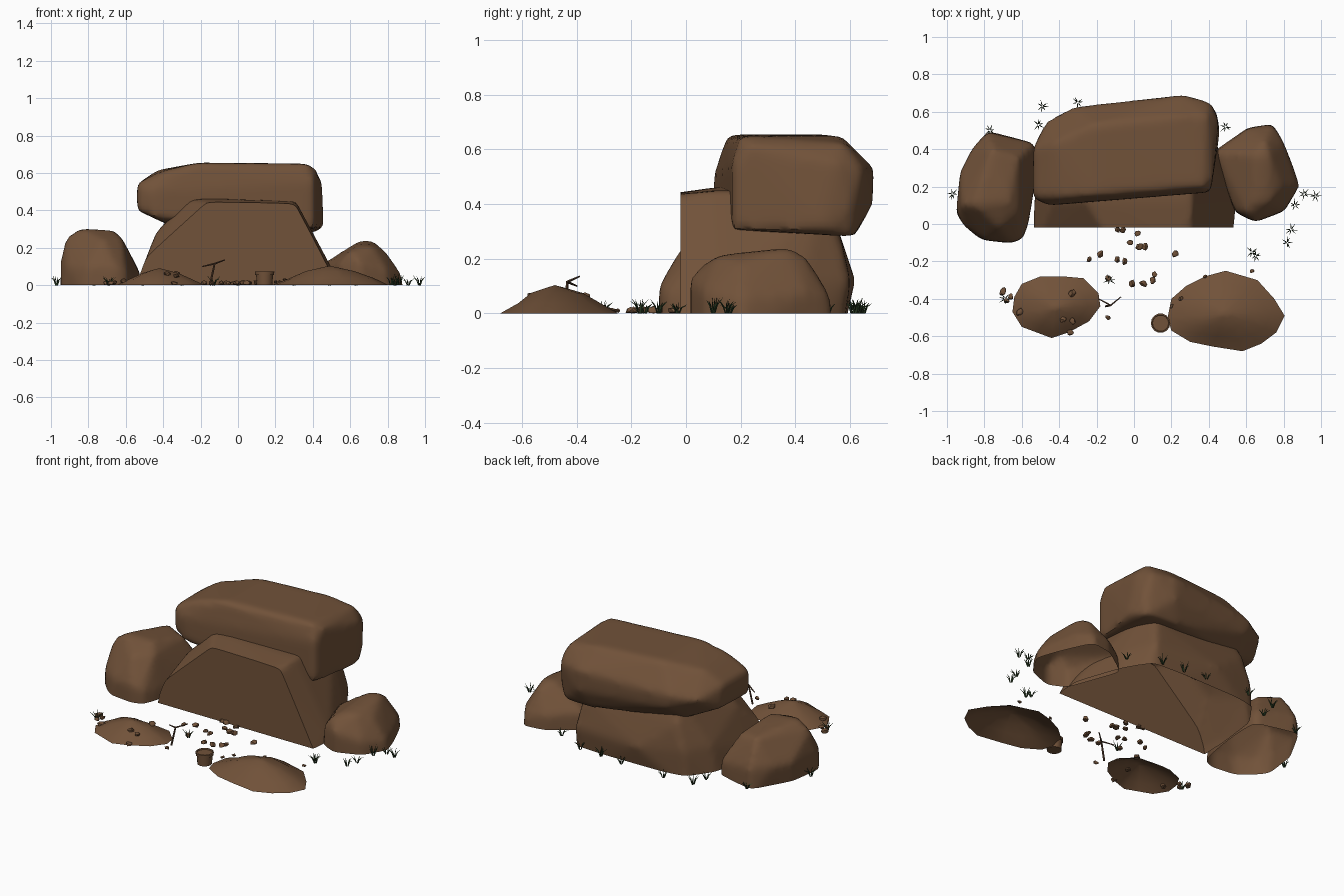
import bpy, bmesh, math, random
from mathutils import Vector, Matrix

if "Cube" in bpy.data.objects:
    bpy.data.objects.remove(bpy.data.objects["Cube"])

random.seed(4)

def mat(name, rgb):
    m = bpy.data.materials.new(name)
    m.diffuse_color = (*rgb, 1)
    m.use_nodes = True
    m.node_tree.nodes["Principled BSDF"].inputs["Base Color"].default_value = m.diffuse_color
    return m

BROWN = mat("rock brown", (0.165, 0.084, 0.041))
TWIG = mat("twig brown", (0.11, 0.055, 0.03))
GREEN = mat("grass green", (0.03, 0.06, 0.022))

def finish(bm, name, material, angle=None):
    me = bpy.data.meshes.new(name)
    bm.to_mesh(me)
    bm.free()
    me.materials.append(material)
    ob = bpy.data.objects.new(name, me)
    bpy.context.collection.objects.link(ob)
    if angle:
        bpy.ops.object.select_all(action='DESELECT')
        ob.select_set(True)
        bpy.context.view_layer.objects.active = ob
        bpy.ops.object.shade_smooth_by_angle(angle=math.radians(angle))
    return ob

def cut(bm, co, no, fill):
    r = bmesh.ops.bisect_plane(bm, geom=bm.verts[:] + bm.edges[:] + bm.faces[:],
                               plane_co=co, plane_no=no, clear_outer=True)
    if fill:
        edges = [e for e in r['geom_cut'] if isinstance(e, bmesh.types.BMEdge)]
        bmesh.ops.contextual_create(bm, geom=edges)
        bmesh.ops.recalc_face_normals(bm, faces=bm.faces[:])

def rock(name, pts, smooth=5, front=None, ground=True):
    """Convex hull of a few points, softened, then cut flat where it meets a plane."""
    bm = bmesh.new()
    for p in pts:
        bm.verts.new(p)
    bmesh.ops.convex_hull(bm, input=bm.verts[:])
    loose = [v for v in bm.verts if not v.link_faces]
    bmesh.ops.delete(bm, geom=loose, context='VERTS')
    bmesh.ops.recalc_face_normals(bm, faces=bm.faces[:])
    tmp = finish(bm, "tmp", BROWN)
    rm = tmp.modifiers.new("remesh", 'REMESH')
    rm.mode, rm.voxel_size = 'VOXEL', 0.022
    sm = tmp.modifiers.new("smooth", 'SMOOTH')
    sm.factor, sm.iterations = 0.5, smooth
    bpy.context.view_layer.update()
    ev = tmp.evaluated_get(bpy.context.evaluated_depsgraph_get())
    bm = bmesh.new()
    bm.from_mesh(ev.to_mesh())
    bpy.data.objects.remove(tmp)
    if front is not None:
        cut(bm, (0, front, 0), (0, -1, 0), True)
    if ground:
        cut(bm, (0, 0, 0), (0, 0, -1), False)
    return finish(bm, name, BROWN, 35)

# Main rock with its flat front
rock("base_rock", [
    (-.55, -.12, -.1), (-.53, -.12, .05), (-.11, -.12, .43), (.30, -.12, .425), (.57, -.12, -.1),
    (-.53, .12, .03), (-.44, .12, .28), (-.25, .12, .46), (-.13, .12, .463), (.31, .12, .45),
    (.55, .15, -.1), (.54, .14, .02), (-.52, .4, -.1), (-.47, .42, .15), (-.3, .5, .44), (.3, .5, .43),
    (.44, .42, .1), (.45, .42, -.1), (-.4, .56, -.1), (-.38, .57, .15), (-.33, .56, .3),
    (.3, .56, .3), (.34, .6, .12), (.34, .57, -.1), (-.1, .62, .12)], front=-.02)

# Cap rock lying across the top
rock("cap_rock", [
    (-.38, .14, .615), (-.21, .15, .655), (.37, .2, .65), (.42, .24, .615), (.39, .58, .625),
    (.2, .57, .65), (-.21, .53, .655), (-.43, .43, .615), (-.46, .16, .585),
    (-.54, .14, .54), (-.54, .40, .54), (-.47, .55, .48), (-.33, .625, .5), (.26, .69, .53),
    (.41, .65, .53), (.45, .55, .55), (.44, .6, .38), (.27, .685, .40), (-.3, .62, .42),
    (-.54, .14, .40), (-.53, .42, .40), (-.46, .10, .50), (-.44, .10, .36), (-.38, .2, .325),
    (.41, .17, .55), (.41, .17, .305), (.46, .5, .305), (.41, .61, .28), (.2, .62, .285), (-.35, .5, .325)], smooth=6)

# Side boulders
rock("left_boulder", [
    (-.95, .05, -.08), (-.95, .08, .12), (-.92, .1, .255), (-.85, .1, .305), (-.93, .28, .12),
    (-.87, .4, .12), (-.78, .50, -.08), (-.78, .49, .12), (-.53, .43, -.08), (-.53, .43, .08),
    (-.52, .28, .05), (-.62, .35, .25), (-.76, .4, .27), (-.67, .12, .295), (-.62, .06, .25),
    (-.57, 0, .06), (-.56, 0, -.08), (-.59, -.08, -.08), (-.60, -.08, .08), (-.66, -.105, -.08),
    (-.66, -.1, .1), (-.8, -.085, .1), (-.82, -.085, -.08), (-.91, -.01, .1), (-.72, -.02, .24),
    (-.92, .25, -.08)])
rock("right_boulder", [
    (.42, .39, -.08), (.43, .38, .1), (.50, .43, .1), (.61, .52, -.08), (.61, .51, .08),
    (.74, .54, -.08), (.74, .53, .06), (.80, .44, .08), (.89, .21, -.08), (.88, .2, .05),
    (.81, .07, -.08), (.80, .07, .08), (.65, .01, -.08), (.65, .01, .12), (.54, .06, -.08),
    (.54, .07, .11), (.46, .28, .08), (.65, .13, .215), (.65, .37, .24), (.72, .37, .24),
    (.72, .12, .21), (.79, .2, .18), (.70, .44, .21), (.6, .06, .18)])

# Low earth mounds
def mound(name, centre, peak, outline):
    bm = bmesh.new()
    n, c = len(outline), Vector(centre)
    rings = []
    for k, h in ((1, 0), (.72, .36), (.42, .72), (.12, .93)):
        ring = []
        for x, y in outline:
            d = Vector((x, y)) - c
            j = 1 if k in (1, .12) else random.uniform(.92, 1.08)
            p = c + d * k * j
            ring.append(bm.verts.new((p.x, p.y, h * peak)))
        rings.append(ring)
    for a, b in zip(rings, rings[1:]):
        for i in range(n):
            bm.faces.new((a[i], a[(i + 1) % n], b[(i + 1) % n], b[i]))
    top = bm.verts.new((c.x, c.y, peak))
    for i in range(n):
        bm.faces.new((rings[-1][i], rings[-1][(i + 1) % n], top))
    bmesh.ops.recalc_face_normals(bm, faces=bm.faces[:])
    finish(bm, name, BROWN, 40)

mound("right_mound", (.49, -.48), .103, [
    (.18, -.5), (.2, -.57), (.3, -.63), (.42, -.655), (.58, -.68), (.68, -.64), (.76, -.58),
    (.805, -.49), (.75, -.4), (.66, -.3), (.49, -.25), (.38, -.28), (.28, -.33), (.2, -.4)])
mound("left_mound", (-.42, -.45), .09, [
    (-.18, -.44), (-.19, -.37), (-.27, -.29), (-.38, -.28), (-.5, -.28), (-.6, -.32), (-.64, -.39),
    (-.65, -.47), (-.6, -.55), (-.52, -.58), (-.44, -.61), (-.35, -.58), (-.24, -.52)])

# Pebbles: x, y, z
pebbles = [
    (-.70, -.36, .01), (-.68, -.41, .01), (-.66, -.39, .015), (-.61, -.47, .02), (-.33, -.37, .06),
    (-.38, -.51, .06), (-.33, -.52, .05), (-.34, -.58, .01), (-.14, -.5, .01), (-.14, -.29, .01),
    (-.24, -.19, .01), (-.18, -.16, .01), (-.09, -.03, .01), (-.06, -.03, .01), (.02, -.05, .01),
    (.03, -.12, .01), (.06, -.12, .01), (-.09, -.19, .01), (-.05, -.2, .01), (-.01, -.32, .01),
    (.05, -.32, .01), (.10, -.30, .015), (.22, -.16, .01), (.11, -.27, .01), (-.02, -.1, .01),
    (.2, -.44, .02), (.25, -.4, .03), (.38, -.28, .01), (.63, -.25, .01)]
bm = bmesh.new()
for i, p in enumerate(pebbles):
    s = random.uniform(.015, .022) if i < 25 else .011
    m = (Matrix.Translation(p) @ Matrix.Rotation(random.uniform(0, 6), 4, 'Z')
         @ Matrix.Diagonal((s * 1.15, s * .9, s * .75, 1)))
    r = bmesh.ops.create_icosphere(bm, subdivisions=1, radius=1, matrix=m)
    for v in r['verts']:
        v.co += Vector([random.uniform(-.003, .003) for _ in range(3)])
        v.co.z = max(v.co.z, 0)
finish(bm, "pebbles", BROWN, 40)

# Small bucket: turned profile
bm = bmesh.new()
profile = [(0, 0), (.042, 0), (.045, .055), (.051, .055), (.052, .072), (.045, .074), (.043, .066), (0, .066)]
vs = [bm.verts.new((r, 0, z)) for r, z in profile]
es = [bm.edges.new(e) for e in zip(vs, vs[1:])]
bmesh.ops.spin(bm, geom=vs + es, cent=(0, 0, 0), axis=(0, 0, 1), angle=math.tau, steps=14)
bmesh.ops.remove_doubles(bm, verts=bm.verts[:], dist=1e-4)
bmesh.ops.recalc_face_normals(bm, faces=bm.faces[:])
bmesh.ops.translate(bm, verts=bm.verts[:], vec=(.142, -.53, 0))
finish(bm, "bucket", BROWN, 30)

# Tapered rods, used for the twig and grass blades
def rod(bm, a, b, r1, r2, sides):
    a, b = Vector(a), Vector(b)
    d = b - a
    m = Matrix.Translation((a + b) / 2) @ d.to_track_quat('Z', 'Y').to_matrix().to_4x4()
    bmesh.ops.create_cone(bm, cap_ends=True, segments=sides, radius1=r1, radius2=r2, depth=d.length, matrix=m)

bm = bmesh.new()
fork = (-.125, -.435, .115)
rod(bm, (-.15, -.44, 0), fork, .006, .005, 6)
rod(bm, fork, (-.07, -.39, .135), .005, .003, 6)
rod(bm, fork, (-.19, -.40, .10), .005, .003, 6)
finish(bm, "forked_twig", TWIG, 40)

# Grass tufts
tufts = [(-.97, .16), (-.77, .5), (-.51, .53), (-.49, .63), (-.30, .65), (.49, .52), (.91, .16),
         (.97, .15), (.86, .10), (.84, -.03), (.82, -.10), (.63, -.15), (.65, -.17), (-.13, -.30),
         (-.69, -.4), (.3, .61), (.15, .62), (0, .635)]
bm = bmesh.new()
for x, y in tufts:
    h = random.uniform(.035, .055)
    for i in range(7):
        a = i * math.tau / 7 + random.uniform(-.4, .4)
        o = Vector((math.cos(a), math.sin(a), 0))
        base = Vector((x, y, 0)) + o * .006
        mid = base + o * .009 + Vector((0, 0, h * .55))
        tip = base + o * random.uniform(.018, .032) + Vector((0, 0, h * random.uniform(.75, 1.1)))
        rod(bm, base, mid, .003, .0028, 3)
        rod(bm, mid, tip, .0028, .0004, 3)
finish(bm, "grass_tufts", GREEN)
